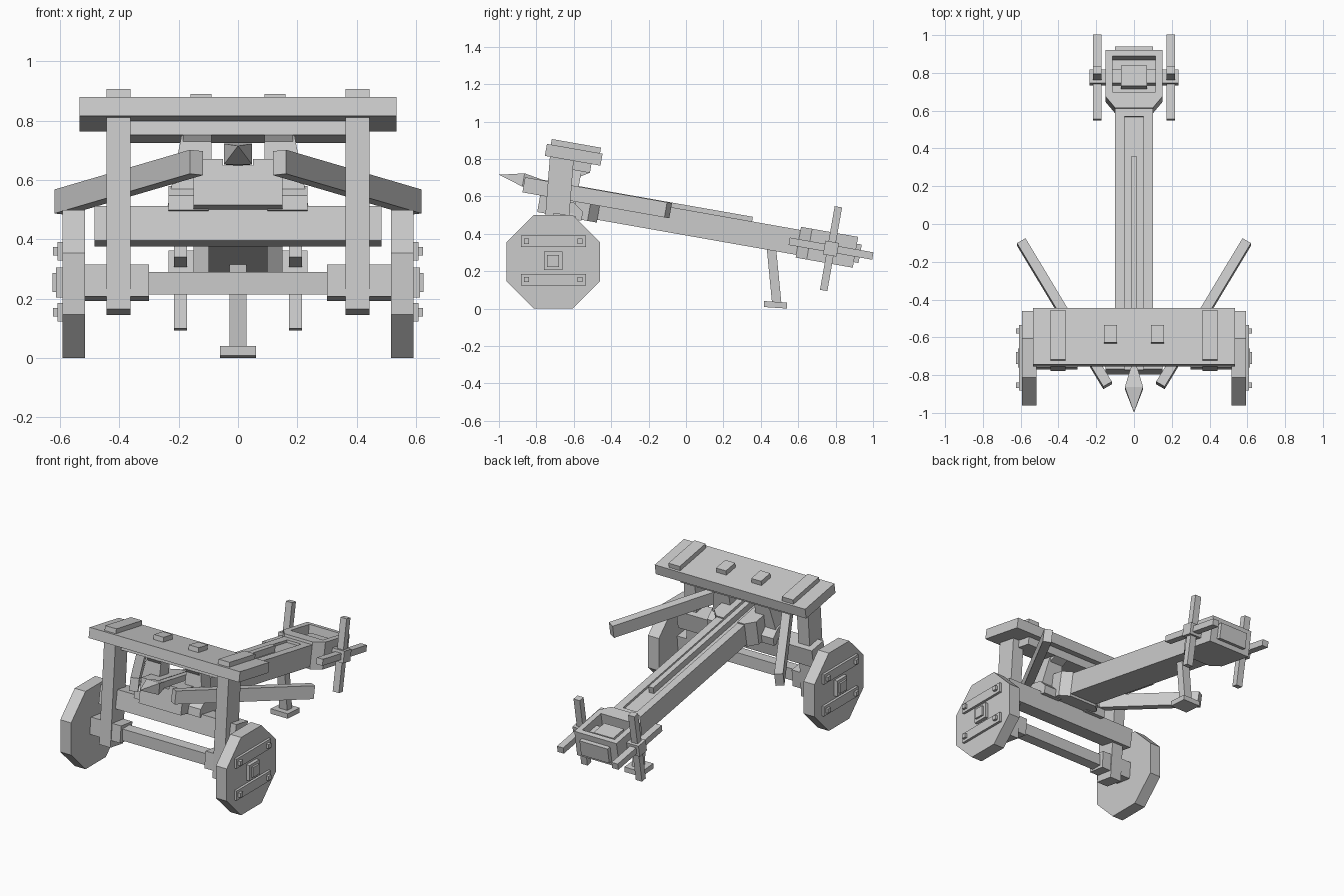
import bpy, bmesh, math
from mathutils import Matrix

if "Cube" in bpy.data.objects:
    bpy.data.objects.remove(bpy.data.objects["Cube"])

TILT = math.radians(-10)      # whole weapon leans down toward the back


def prism(name, pts, axis, lo, hi, tilt=0.0):
    """Extrude a profile along axis; pts give the two other coordinates in xyz order."""
    bm = bmesh.new()
    rings = []
    for d in (lo, hi):
        ring = []
        for p in pts:
            co = list(p)
            co.insert(axis, d)
            ring.append(bm.verts.new(co))
        rings.append(ring)
    n = len(pts)
    bm.faces.new(rings[0])
    bm.faces.new(rings[1])
    for i in range(n):
        j = (i + 1) % n
        bm.faces.new((rings[0][i], rings[0][j], rings[1][j], rings[1][i]))
    return finish(name, bm, tilt)


def finish(name, bm, tilt=0.0):
    bmesh.ops.recalc_face_normals(bm, faces=bm.faces)
    me = bpy.data.meshes.new(name)
    bm.to_mesh(me)
    bm.free()
    ob = bpy.data.objects.new(name, me)
    ob.rotation_euler.x = tilt
    bpy.context.collection.objects.link(ob)
    return ob


def box(name, x, y, z, tilt=0.0):
    return prism(name, [(y[0], z[0]), (y[1], z[0]), (y[1], z[1]), (y[0], z[1])],
                 0, x[0], x[1], tilt)


def tbox(name, x, y, z):
    return box(name, x, y, z, TILT)


def cut(ob, cutter):
    m = ob.modifiers.new("cut", 'BOOLEAN')
    m.operation = 'DIFFERENCE'
    m.solver = 'EXACT'
    m.object = cutter
    cutter.hide_render = True
    cutter.display_type = 'WIRE'


def mir(s, a, b):
    return (s * a, s * b)


# stock with bolt groove
stock = tbox("stock", (-.1, .1), (-.86, .57), (.385, .52))
groove = tbox("groove_cutter", (-.05, .05), (-1.0, .487), (.505, .7))
cut(stock, groove)

# widened front block, tapering into the stock
front = prism("front_block", [(-.15, -.873), (.15, -.873), (.15, -.6), (.1, -.55),
                              (-.1, -.55), (-.15, -.6)], 2, .37, .528, TILT)
cut(front, groove)

# winch housing: open box at the back
housing = prism("winch_housing", [(-.15, .84), (.15, .84), (.15, .59), (.1, .53),
                                  (-.1, .53), (-.15, .59)], 2, .37, .537, TILT)
cut(housing, tbox("housing_cutter", (-.115, .115), (.616, .808), (.42, .7)))
tbox("housing_back_plate", (-.1, .1), (.835, .866), (.40, .50))
tbox("winch_drum", (-.07, .07), (.653, .763), (.40, .505))
tbox("winch_axle", (-.235, .235), (.671, .745), (.413, .487))

# bolt shaft and four-sided head
tbox("bolt_shaft", (-.017, .017), (-.9, .267), (.505, .545))
bm = bmesh.new()
tip = bm.verts.new((0, -1.108, .531))
secs = []
for v, hx, hw in ((-.975, .048, .036), (-.87, .018, .018)):
    secs.append([bm.verts.new((a * hx, v, .526 + b * hw))
                 for a, b in ((-1, -1), (1, -1), (1, 1), (-1, 1))])
for i in range(4):
    j = (i + 1) % 4
    bm.faces.new((tip, secs[0][i], secs[0][j]))
    bm.faces.new((secs[0][i], secs[0][j], secs[1][j], secs[1][i]))
bm.faces.new(secs[1])
finish("bolt_head", bm, TILT)

# frame boards
tbox("top_board", (-.535, .535), (-.885, -.583), (.673, .738))
tbox("under_board", (-.40, .40), (-.79, -.632), (.625, .675))
tbox("lower_beam", (-.483, .483), (-.785, -.665), (.264, .382))

# axle between the wheels
box("axle", (-.52, .52), (-.745, -.675), (.215, .29))

# octagonal wheel outline
R = .25 / math.cos(math.pi / 8)
octagon = [(-.71 + R * math.cos(math.pi / 8 + i * math.pi / 4),
            .25 + R * math.sin(math.pi / 8 + i * math.pi / 4)) for i in range(8)]

for s, side in ((1, "right"), (-1, "left")):
    # outer posts, leaning slightly
    prism(side + "_outer_post", [(-.727, .822), (-.778, .165), (-.652, .145), (-.60, .80)],
          0, s * .363, s * .443)
    tbox(side + "_board_strip", mir(s, .363, .443), (-.864, -.597), (.73, .768))

    # inner posts with flared ends and a tenon through the top board
    prism(side + "_inner_post", [(s * .09, .37), (s * .24, .37), (s * .18, .68), (s * .09, .68)],
          1, -.772, -.678, TILT)
    prism(side + "_post_foot", [(-.80, .365), (-.632, .365), (-.632, .415), (-.69, .455),
                                (-.76, .455), (-.80, .415)], 0, s * .1, s * .235, TILT)
    prism(side + "_post_head", [(-.79, .635), (-.632, .635), (-.632, .626), (-.69, .59),
                                (-.76, .59), (-.79, .626)], 0, s * .09, s * .185, TILT)
    tbox(side + "_post_tenon", mir(s, .09, .16), (-.772, -.678), (.70, .768))

    # bow arm
    x0, v0, x1, v1 = .14, -.956, .597, -.185
    ln = math.hypot(x1 - x0, v1 - v0)
    px, pv = (v1 - v0) / ln * .026, -(x1 - x0) / ln * .026
    prism(side + "_bow_arm", [(s * (x0 + px), v0 + pv), (s * (x1 + px), v1 + pv),
                              (s * (x1 - px), v1 - pv), (s * (x0 - px), v0 - pv)],
          2, .46, .542, TILT)

    # axle block and wheel
    prism(side + "_axle_block", [(-.77, .208), (-.655, .192), (-.645, .30), (-.76, .315)],
          0, s * .3, s * .52)
    prism(side + "_wheel", octagon, 0, s * .515, s * .592)
    for z in (.36, .155):
        box(side + "_wheel_batten", mir(s, .58, .608), (-.882, -.535), (z - .031, z + .031))
        for y in (-.853, -.567):
            box(side + "_wheel_peg", mir(s, .60, .624), (y - .014, y + .014), (z - .014, z + .014))
    box(side + "_hub", mir(s, .58, .614), (-.76, -.66), (.205, .305))
    box(side + "_hub_pin", mir(s, .60, .626), (-.742, -.678), (.223, .287))

    # crossed winch handles
    tbox(side + "_handle_upright", mir(s, .172, .216), (.688, .728), (.223, .677))
    tbox(side + "_handle_level", mir(s, .172, .216), (.481, .935), (.43, .47))

# rear support leg and foot
prism("rear_leg", [(.428, .36), (.478, .36), (.51, .03), (.46, .03)], 0, -.028, .028)
prism("leg_foot", [(.418, .008), (.54, 0), (.54, .032), (.418, .04)], 0, -.061, .061)
